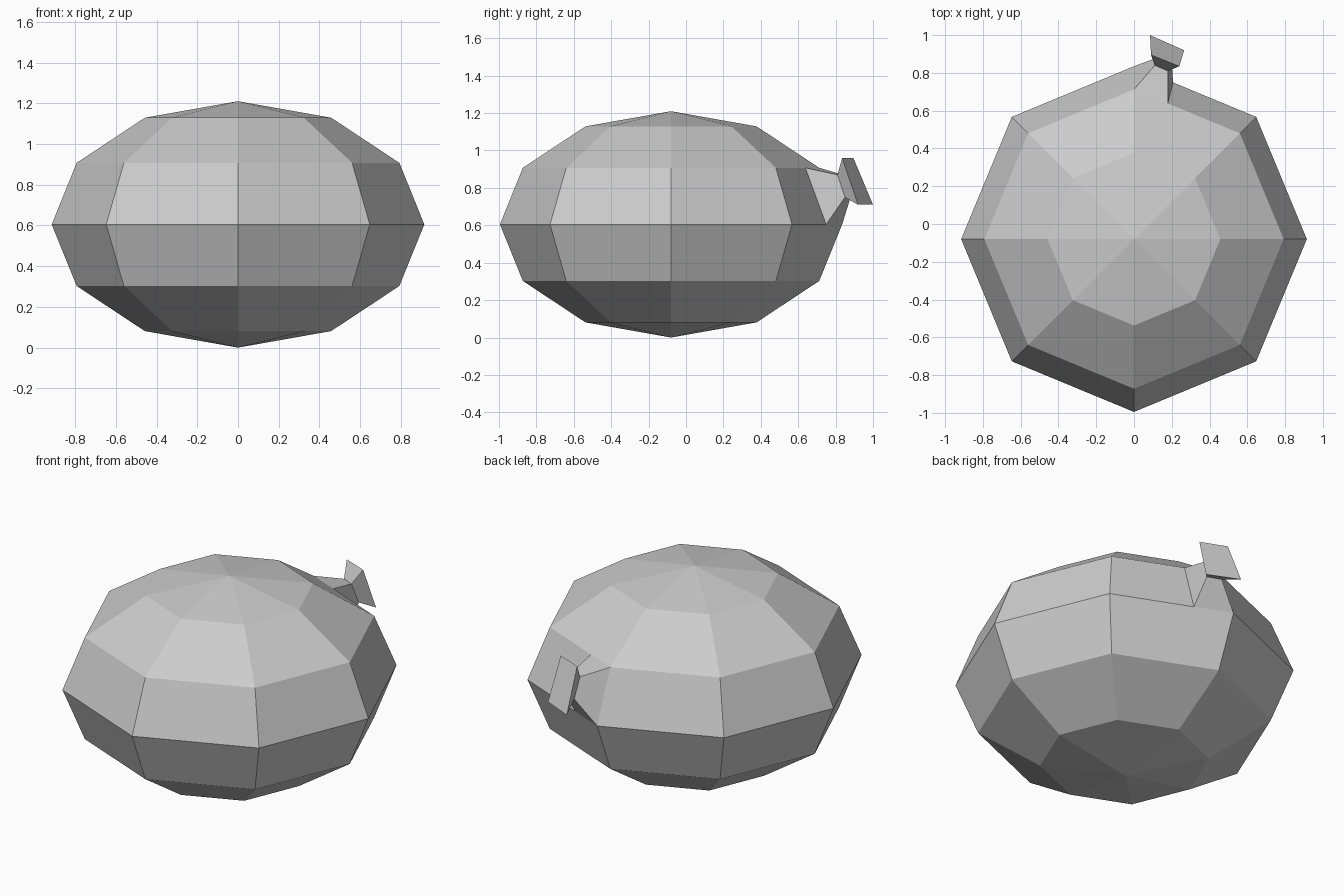
import bpy
import bmesh
from mathutils import Matrix, Vector

cube = bpy.data.objects.get("Cube")
if cube:
    bpy.data.objects.remove(cube, do_unlink=True)

RADIUS, HALF_HEIGHT, CENTRE_Y = 0.915, 0.605, -0.08

# Material
grey = bpy.data.materials.new("light_grey")
grey.use_nodes = True
colour = (0.6, 0.6, 0.6, 1)
grey.diffuse_color = colour
grey.node_tree.nodes["Principled BSDF"].inputs["Base Color"].default_value = colour

# Squashed eight-sided body
bm = bmesh.new()
place = Matrix.Translation((0, CENTRE_Y, HALF_HEIGHT)) @ Matrix.Diagonal((RADIUS, RADIUS, HALF_HEIGHT, 1))
bmesh.ops.create_uvsphere(bm, u_segments=8, v_segments=6, radius=1, matrix=place)

# Split off a third of the panel just above the middle at the back
panel = min(bm.faces, key=lambda f: (f.calc_center_median() - Vector((0.3, 0.65, 0.75))).length)
level_edges = [e for e in panel.edges if abs(e.verts[0].co.z - e.verts[1].co.z) < 0.01]
cuts = []
for edge in level_edges:
    start = min(edge.verts, key=lambda v: abs(v.co.x))
    cuts.append(bmesh.utils.edge_split(edge, start, 0.32)[1])
bmesh.utils.face_split(panel, cuts[0], cuts[1])
base = min((f for f in bm.faces if all(v in f.verts for v in cuts)),
           key=lambda f: f.calc_center_median().x)


def extrude_to(face, corners):
    """Extrude a quad, moving its corners to: lower pair then upper pair, inner x first."""
    new = bmesh.ops.extrude_discrete_faces(bm, faces=[face])["faces"][0]
    by_height = sorted(new.verts, key=lambda v: v.co.z)
    ordered = [v for pair in (by_height[:2], by_height[2:])
               for v in sorted(pair, key=lambda v: v.co.x)]
    for vert, corner in zip(ordered, corners):
        vert.co = corner
    return new


# Tapering neck, then the flared lip
neck = extrude_to(base, [(0.12, 0.88, 0.75), (0.2, 0.85, 0.75),
                         (0.11, 0.84, 0.87), (0.18, 0.81, 0.87)])
extrude_to(neck, [(0.085, 1.0, 0.71), (0.265, 0.92, 0.71),
                  (0.09, 0.895, 0.96), (0.24, 0.835, 0.96)])

bmesh.ops.recalc_face_normals(bm, faces=bm.faces[:])
mesh = bpy.data.meshes.new("balloon")
bm.to_mesh(mesh)
bm.free()
mesh.materials.append(grey)
balloon = bpy.data.objects.new("balloon", mesh)
bpy.context.collection.objects.link(balloon)
